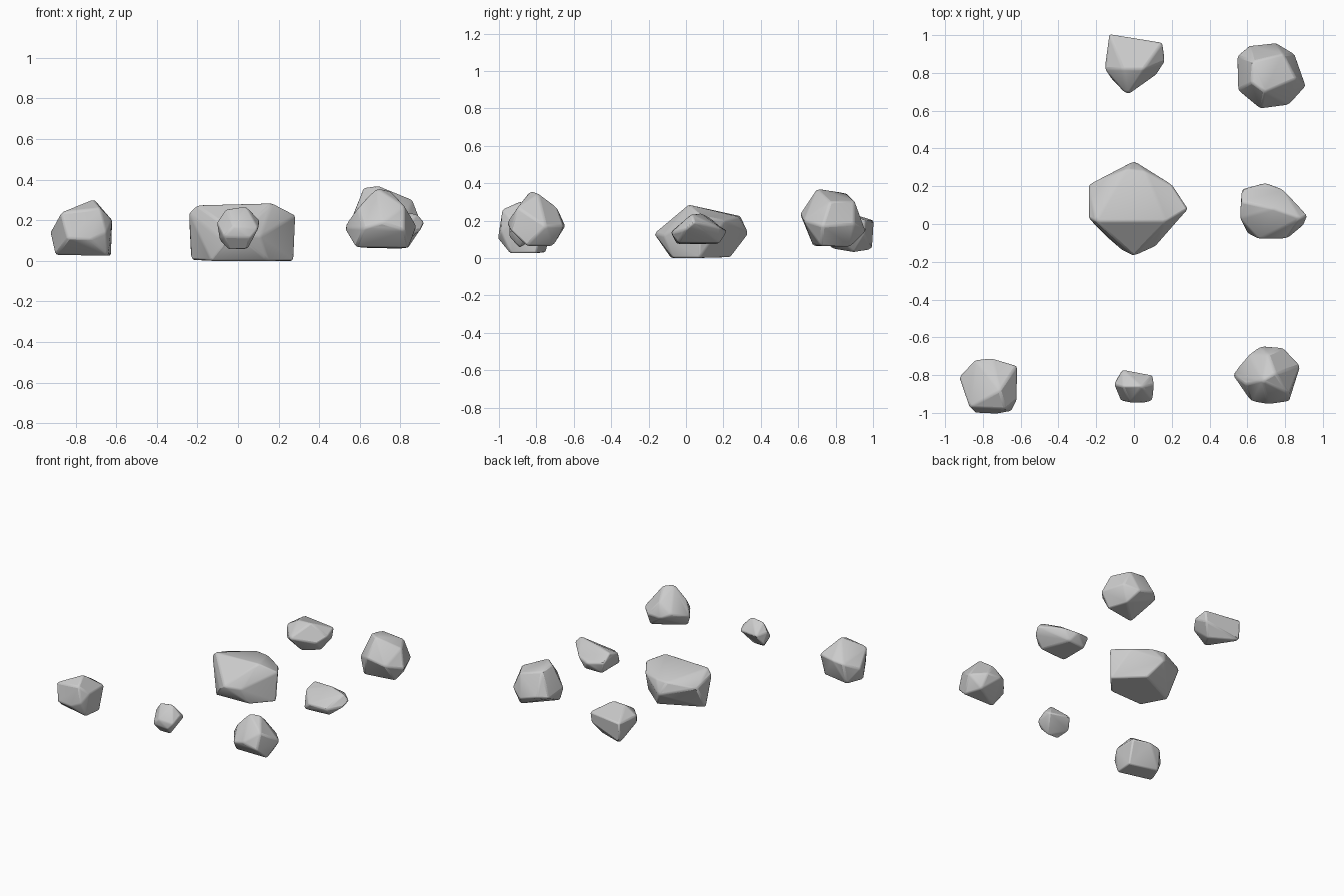
import bpy, bmesh, math


def rock(name, corners, soften=0.010):
    """Chipped stone: convex hull of its main corners, facets merged, edges worn."""
    bm = bmesh.new()
    for c in corners:
        bm.verts.new(c)
    res = bmesh.ops.convex_hull(bm, input=bm.verts)
    loose = [v for v in bm.verts if not v.link_faces]
    bmesh.ops.delete(bm, geom=loose, context='VERTS')
    # merge nearly flat neighbours into broad facets
    bmesh.ops.dissolve_limit(bm, angle_limit=math.radians(9),
                             verts=bm.verts, edges=bm.edges)
    bmesh.ops.recalc_face_normals(bm, faces=bm.faces)
    me = bpy.data.meshes.new(name)
    bm.to_mesh(me)
    bm.free()
    ob = bpy.data.objects.new(name, me)
    bpy.context.collection.objects.link(ob)
    # worn edges
    bev = ob.modifiers.new("worn_edges", 'BEVEL')
    bev.width = soften
    bev.segments = 2
    bev.limit_method = 'ANGLE'
    bev.angle_limit = math.radians(12)
    bpy.ops.object.select_all(action='DESELECT')
    ob.select_set(True)
    bpy.context.view_layer.objects.active = ob
    bpy.ops.object.shade_smooth_by_angle(angle=math.radians(30))
    return ob


# large centre boulder with a sloped back and a ridge along x
rock("centre_boulder", [
    (-.20, .015, .275), (.17, .015, .285), (-.04, .29, .225), (.06, .28, .22),
    (.20, .21, .20), (.285, .08, .225), (-.24, .21, .20), (-.24, .03, .235),
    (0, .335, .13), (0, -.17, .13), (-.06, -.14, .09), (.11, -.12, .12),
    (-.23, .09, .005), (-.13, -.08, 0), (.15, -.07, 0), (.275, .07, 0), (.08, .24, .005)])

# small pebble at the front
rock("front_pebble", [
    (-.07, -.935, .12), (-.02, -.945, .17), (.06, -.945, .115), (.10, -.935, .16),
    (-.06, -.86, .255), (.04, -.86, .27), (.105, -.85, .20), (-.105, -.85, .19),
    (-.045, -.89, .055), (.045, -.89, .055), (-.06, -.77, .18), (.10, -.80, .17),
    (-.09, -.82, .10)], 0.008)

# front left stone
rock("front_left_stone", [
    (-.84, -1, .11), (-.73, -1.005, .105), (-.65, -.99, .14), (-.87, -.97, .24),
    (-.68, -.98, .26), (-.71, -.88, .305), (-.84, -.72, .19), (-.75, -.71, .20),
    (-.62, -.75, .20), (-.925, -.81, .14), (-.90, -.88, .03), (-.64, -.94, .025),
    (-.625, -.80, .025), (-.85, -.75, .03), (-.62, -.93, .20)])

# front right stone
rock("front_right_stone", [
    (.68, -.83, .36), (.75, -.79, .345), (.59, -.85, .26), (.71, -.955, .19),
    (.82, -.90, .27), (.62, -.94, .16), (.82, -.94, .15), (.52, -.795, .165),
    (.88, -.75, .17), (.61, -.69, .20), (.67, -.645, .17), (.79, -.655, .17),
    (.71, -.69, .27), (.58, -.85, .065), (.80, -.71, .065), (.84, -.85, .065)])

# low wedge stone on the right
rock("right_wedge_stone", [
    (.88, .03, .235), (.92, .045, .19), (.90, -.005, .15), (.74, .08, .24),
    (.57, .12, .22), (.57, .185, .165), (.695, .22, .145), (.79, .185, .16),
    (.81, -.08, .135), (.66, -.08, .14), (.56, .03, .19), (.60, -.05, .075),
    (.81, -.04, .08), (.60, .17, .075), (.74, .18, .08)])

# tall stone at the back right
rock("back_right_stone", [
    (.62, .75, .36), (.69, .70, .37), (.63, .86, .345), (.79, .90, .305),
    (.86, .77, .30), (.67, .61, .235), (.82, .63, .20), (.91, .73, .17),
    (.55, .71, .18), (.545, .89, .17), (.61, .945, .18), (.75, .96, .14),
    (.85, .90, .18), (.60, .68, .065), (.84, .72, .065), (.80, .88, .06)])

# pointed stone at the back
rock("back_stone", [
    (-.13, 1.005, .20), (-.13, .995, .045), (.15, .96, .20), (.14, .955, .12),
    (.165, .86, .17), (-.155, .82, .20), (-.12, .77, .12), (-.035, .68, .17),
    (.12, .79, .13), (-.06, .82, .255), (.05, .82, .26), (0, .78, .05),
    (.08, .90, .03)])
